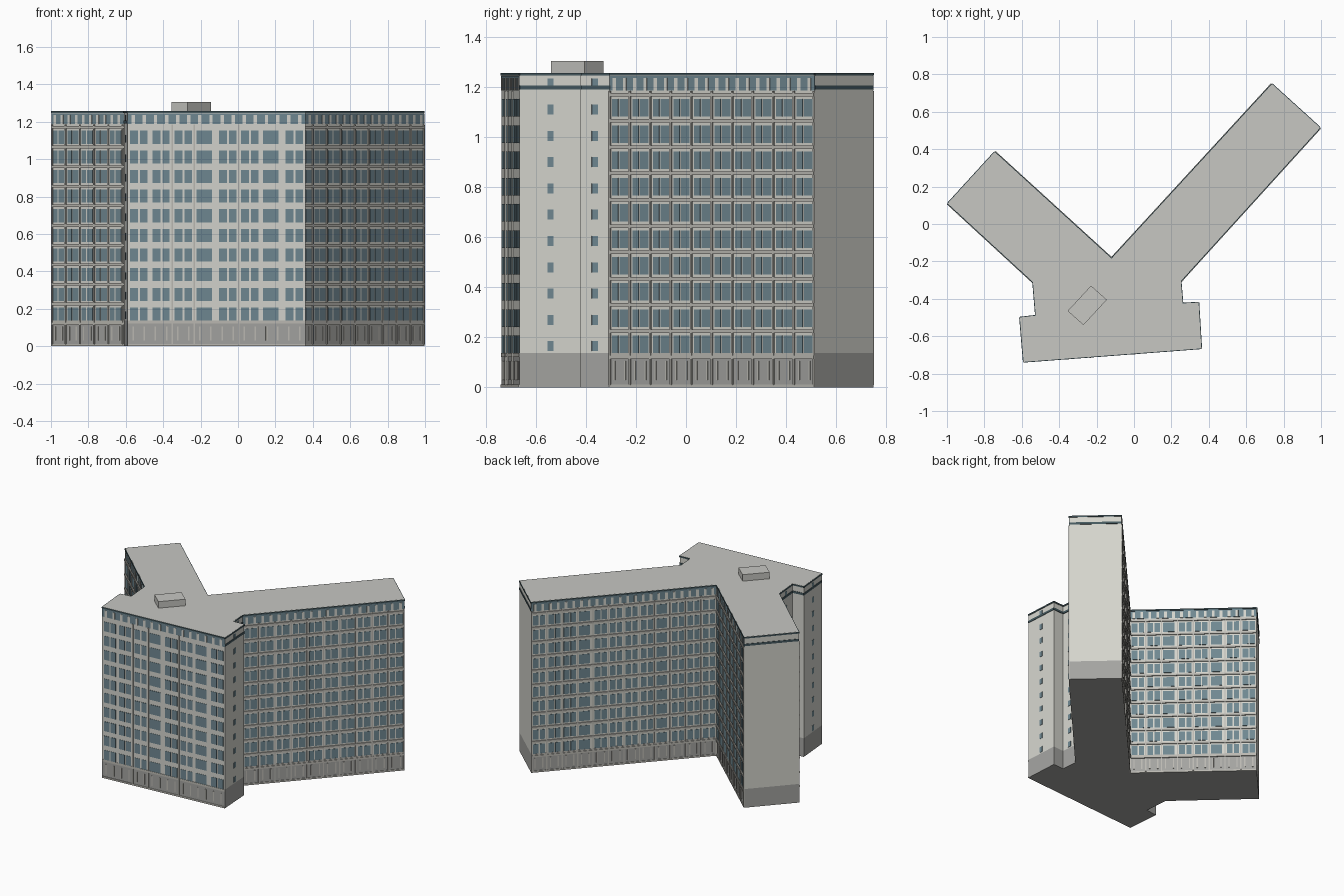
import bpy, bmesh
from mathutils import Vector

if "Cube" in bpy.data.objects:
    bpy.data.objects.remove(bpy.data.objects["Cube"])


def material(name, rgb):
    m = bpy.data.materials.new(name)
    m.diffuse_color = (*rgb, 1)
    m.use_nodes = True
    m.node_tree.nodes["Principled BSDF"].inputs["Base Color"].default_value = m.diffuse_color
    return m


WALL = material("pale wall", (0.66, 0.66, 0.61))
ROOF = material("roof grey", (0.57, 0.57, 0.54))
BASE = material("base grey", (0.37, 0.37, 0.355))
GLASS = material("blue grey glass", (0.16, 0.245, 0.285))
TRIM = material("warm grey trim", (0.50, 0.49, 0.45))
DARK = material("dark teal edge", (0.06, 0.10, 0.115))

# Footprint, counter-clockwise: front block and two splayed wings
A, B = (-0.59, -0.737), (0.36, -0.665)
C, D, E = (0.345, -0.42), (0.26, -0.425), (0.25, -0.305)
F, G, H = (0.995, 0.515), (0.738, 0.748), (-0.12, -0.185)
I, J = (-0.745, 0.385), (-0.996, 0.11)
K, L, M = (-0.54, -0.31), (-0.525, -0.49), (-0.61, -0.50)
PLAN = [A, B, C, D, E, F, G, H, I, J, K, L, M]

FLOOR0, PITCH, FLOORS = 0.137, 0.105, 10
BASE_TOP, TOP = 0.137, 1.257


def finish(name, bm, mat):
    bmesh.ops.recalc_face_normals(bm, faces=bm.faces)
    me = bpy.data.meshes.new(name)
    bm.to_mesh(me)
    bm.free()
    me.materials.append(mat)
    ob = bpy.data.objects.new(name, me)
    bpy.context.collection.objects.link(ob)
    return ob


def prism(name, points, z0, z1, mat):
    bm = bmesh.new()
    face = bm.faces.new([bm.verts.new((x, y, z0)) for x, y in points])
    ext = bmesh.ops.extrude_face_region(bm, geom=[face], use_keep_orig=True)
    for v in ext["geom"]:
        if isinstance(v, bmesh.types.BMVert):
            v.co.z = z1
    return finish(name, bm, mat)


class Side:
    """One wall of the plan, with u along it and d outward."""

    def __init__(self, p, q):
        self.p = Vector((*p, 0))
        span = Vector((*q, 0)) - self.p
        self.length = span.length
        self.u = span.normalized()
        self.n = Vector((self.u.y, -self.u.x, 0))

    def box(self, bm, u0, u1, z0, z1, depth):
        v = [bm.verts.new(self.p + self.u * u + self.n * d + Vector((0, 0, z)))
             for d in (-0.001, depth) for u, z in ((u0, z0), (u1, z0), (u1, z1), (u0, z1))]
        for f in ((0, 1, 2, 3), (4, 5, 6, 7), (0, 1, 5, 4),
                  (1, 2, 6, 5), (2, 3, 7, 6), (3, 0, 4, 7)):
            bm.faces.new([v[i] for i in f])


# Main masses
prism("ground_floor", PLAN, 0, BASE_TOP, BASE)
prism("tower_walls", PLAN, BASE_TOP, 1.245, WALL)
prism("roof_slab", PLAN, 1.245, TOP, ROOF)
prism("roof_hut", [(-0.23, -0.33), (-0.355, -0.465), (-0.27, -0.54), (-0.145, -0.405)],
      TOP, 1.305, ROOF)

windows, fins, ledges, posts, attic, attic_posts, bands, rim = (bmesh.new() for _ in range(8))

# Windowed facades: wall, bay count, panes in a bay, wide-window bays, fin lines, has ledges
PAIR = [(0.11, 0.47), (0.56, 0.89)]
UNEVEN = [(0.12, 0.42), (0.49, 0.90)]
WIDE = [(0.10, 0.80)]
FACADES = [
    (A, B, 8, PAIR, (3, 6), (2, 3, 5), False),
    (E, F, 10, UNEVEN, (), range(11), True),
    (G, H, 12, PAIR, (3, 8), range(13), True),
    (H, I, 8, PAIR, (2, 5), range(9), True),
    (J, K, 6, UNEVEN, (), range(7), True),
]
for p, q, bays, panes, wide, fin_lines, has_ledges in FACADES:
    s = Side(p, q)
    w = s.length / bays
    for floor in range(FLOORS):
        z = FLOOR0 + PITCH * floor
        for b in range(bays):
            for a, c in (WIDE if b in wide else panes):
                s.box(windows, (b + a) * w, (b + c) * w, z, z + 0.07, 0.002)
    if has_ledges:
        for floor in range(FLOORS + 1):
            z = FLOOR0 + PITCH * floor - 0.024
            s.box(ledges, 0, s.length, z, z + 0.014, 0.007)
    for k in fin_lines:
        u = min(max(k * w, 0.004), s.length - 0.004)
        s.box(fins, u - 0.004, u + 0.004, 0.01, 1.185, 0.006)
    # Top storey glazing strip with short posts
    s.box(attic, 0, s.length, 1.187, 1.245, 0.002)
    for k in range(bays * 2):
        u = (k + 0.5) * w / 2
        s.box(attic_posts, u - 0.009, u + 0.009, 1.187, 1.236, 0.004)
    # Ground floor panel posts and plinth strip
    for k in range(bays * 2):
        u = (k + 0.5) * w / 2
        s.box(posts, u - 0.004, u + 0.004, 0.03, 0.105, 0.003)
    s.box(posts, 0, s.length, 0, 0.012, 0.004)
    s.box(posts, 0, s.length, 0.122, BASE_TOP, 0.003)

# Plain walls carry one thin glass band below the roof
for p, q in ((B, C), (C, D), (D, E), (F, G), (I, J), (K, L), (L, M), (M, A)):
    s = Side(p, q)
    s.box(bands, 0, s.length, 1.19, 1.206, 0.003)

# Small stair windows on the short returns
for p, q in ((B, C), (D, E), (K, L), (M, A)):
    s = Side(p, q)
    for floor in range(FLOORS + 1):
        z = 0.145 + PITCH * floor
        s.box(windows, s.length / 2 - 0.012, s.length / 2 + 0.012, z, z + 0.04, 0.002)

# Dark edge all round the roof
for p, q in zip(PLAN, PLAN[1:] + PLAN[:1]):
    s = Side(p, q)
    s.box(rim, 0, s.length, 1.246, TOP - 0.001, 0.004)

for name, bm, mat in (("windows", windows, GLASS), ("facade_fins", fins, TRIM),
                      ("floor_ledges", ledges, TRIM), ("ground_floor_posts", posts, TRIM),
                      ("top_storey_glazing", attic, GLASS),
                      ("top_storey_posts", attic_posts, WALL),
                      ("end_wall_bands", bands, DARK), ("roof_edge", rim, DARK)):
    finish(name, bm, mat)
